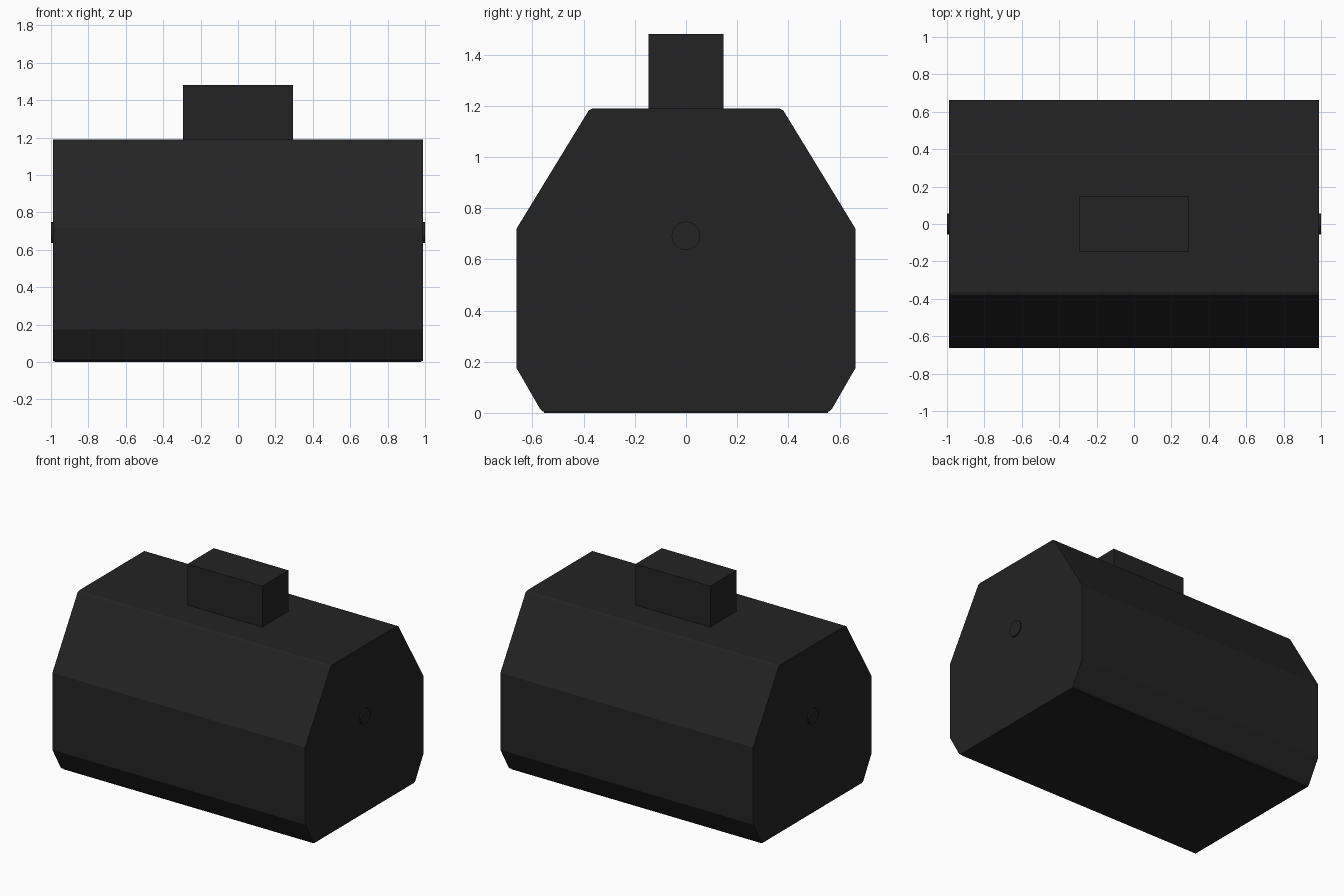
import bpy
import bmesh
import math

if "Cube" in bpy.data.objects:
    bpy.data.objects.remove(bpy.data.objects["Cube"], do_unlink=True)

black = bpy.data.materials.new("matte black")
black.use_nodes = True
colour = (0.017, 0.017, 0.017, 1)
black.diffuse_color = colour
shader = black.node_tree.nodes["Principled BSDF"]
shader.inputs["Base Color"].default_value = colour
shader.inputs["Roughness"].default_value = 0.8


def extrude_profile(name, points, half_length):
    """Sweep a closed y-z outline along x, centred on x = 0."""
    bm = bmesh.new()
    face = bm.faces.new([bm.verts.new((-half_length, y, z)) for y, z in points])
    swept = bmesh.ops.extrude_face_region(bm, geom=[face])
    moved = [v for v in swept["geom"] if isinstance(v, bmesh.types.BMVert)]
    bmesh.ops.translate(bm, verts=moved, vec=(2 * half_length, 0, 0))
    bmesh.ops.recalc_face_normals(bm, faces=bm.faces)
    mesh = bpy.data.meshes.new(name)
    bm.to_mesh(mesh)
    bm.free()
    mesh.materials.append(black)
    obj = bpy.data.objects.new(name, mesh)
    bpy.context.collection.objects.link(obj)
    return obj


def mirrored(half):
    """Complete a right-hand outline with its reflection in y."""
    return half + [(-y, z) for y, z in reversed(half)]


# Eight-sided housing with small chamfers on the top and bottom edges
extrude_profile("housing", mirrored([
    (0.56, 0.006), (0.57, 0.015), (0.662, 0.175), (0.662, 0.72),
    (0.38, 1.182), (0.365, 1.19)]), 0.99)

# Thin floor plate, slightly inset from the housing
extrude_profile("floor_plate", mirrored([(0.555, 0), (0.555, 0.008)]), 0.98)

# Rectangular block on the roof
extrude_profile("top_block", mirrored([(0.147, 1.18), (0.147, 1.48)]), 0.293)

# Round pin showing at both ends
sides = 20
ring = [(0.056 * math.cos(i * math.tau / sides),
         0.692 + 0.056 * math.sin(i * math.tau / sides)) for i in range(sides)]
extrude_profile("end_pin", ring, 1.0)
